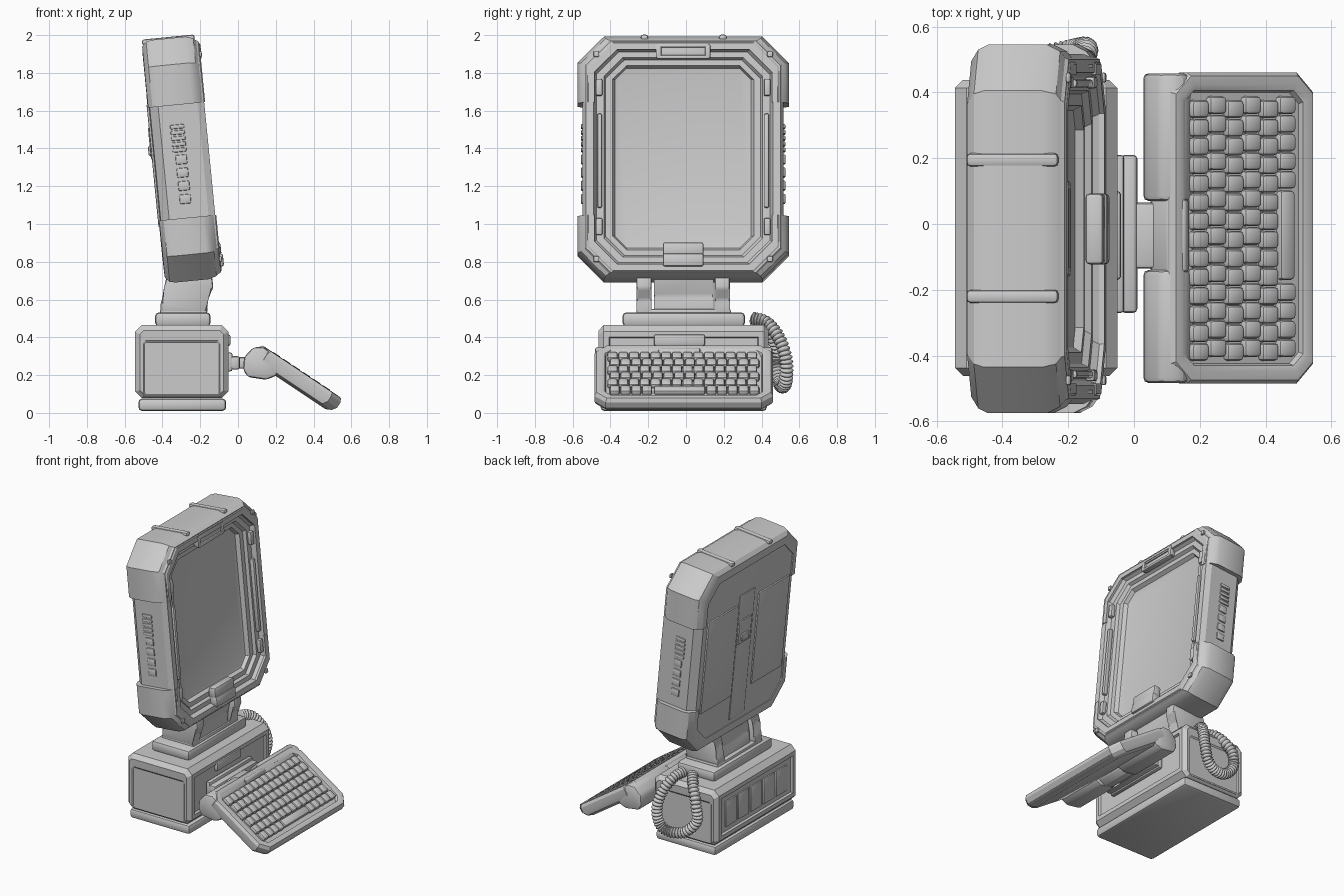
import bpy, bmesh, math
from mathutils import Matrix, Vector

grey = bpy.data.materials.new("light_grey")
grey.diffuse_color = (0.6, 0.6, 0.6, 1)
T = Matrix.Translation
AX = Matrix(((0, 0, 1, 0), (1, 0, 0, 0), (0, 1, 0, 0), (0, 0, 0, 1)))  # stack along x
AY = Matrix(((0, 1, 0, 0), (0, 0, 1, 0), (1, 0, 0, 0), (0, 0, 0, 1)))  # stack along y
I = Matrix()


def finish(name, bm, m=I, angle=35):
    bmesh.ops.recalc_face_normals(bm, faces=bm.faces)
    me = bpy.data.meshes.new(name)
    bm.to_mesh(me)
    bm.free()
    me.transform(m)
    me.materials.append(grey)
    ob = bpy.data.objects.new(name, me)
    bpy.context.collection.objects.link(ob)
    bpy.ops.object.select_all(action='DESELECT')
    ob.select_set(True)
    bpy.context.view_layer.objects.active = ob
    bpy.ops.object.shade_smooth_by_angle(angle=math.radians(angle))
    return ob


def bevel(bm, w, seg=2):
    if w:
        bmesh.ops.bevel(bm, geom=bm.edges[:], offset=w, segments=seg, profile=0.5,
                        affect='EDGES', clamp_overlap=True)


def boxes(name, items, m=I, w=0.01, seg=2):
    bm = bmesh.new()
    for size, loc in items:
        bmesh.ops.create_cube(bm, size=1, matrix=T(loc) @ Matrix.Diagonal((*size, 1)))
    bevel(bm, w, seg)
    return finish(name, bm, m)


def box(name, size, loc, m=I, w=0.01, seg=2):
    return boxes(name, [(size, loc)], m, w, seg)


def loft(rings, closed=False):
    """Stack of chamfered rectangles: half width, half height, chamfer, level, shift."""
    bm = bmesh.new()
    loops = []
    for a, b, c, h, *s in rings:
        s = s[0] if s else 0
        pts = [(a, b - c), (a - c, b), (c - a, b), (-a, b - c),
               (-a, c - b), (c - a, -b), (a - c, -b), (a, c - b)]
        loops.append([bm.verts.new((x + s, y, h)) for x, y in pts])
    for p, q in zip(loops, loops[1:] + (loops[:1] if closed else [])):
        for i in range(8):
            j = (i + 1) % 8
            bm.faces.new((p[i], p[j], q[j], q[i]))
    if not closed:
        bm.faces.new(loops[0])
        bm.faces.new(loops[-1])
    return bm


def prism(name, pts, y0, y1, w):
    """Side profile in x and z, extended along y."""
    bm = bmesh.new()
    ends = [[bm.verts.new((x, y, z)) for x, z in pts] for y in (y0, y1)]
    n = len(pts)
    for e in ends:
        bm.faces.new(e)
    for i in range(n):
        j = (i + 1) % n
        bm.faces.new((ends[0][i], ends[0][j], ends[1][j], ends[1][i]))
    bevel(bm, w)
    return finish(name, bm)


# ---- base ----
box("foot", (0.465, 0.88, 0.066), (-0.295, -0.012, 0.043), w=0.02)
side = [(0.14, 0.197, 0.012, 0.44, -0.039), (0.146, 0.203, 0.012, 0.447, -0.036),
        (0.168, 0.222, 0.02, 0.45, -0.005), (0.193, 0.247, 0.035, 0.425)]
rings = [(a, b, c, -h, *s) for a, b, c, h, *s in side] + side[::-1]
bm = loft(rings)
bmesh.ops.recalc_face_normals(bm, faces=bm.faces)
# recessed front and back panels of the base
ends = [f for f in bm.faces if abs(f.normal.y) > 0.99 and f.calc_area() > 0.1]
bmesh.ops.inset_individual(bm, faces=ends, thickness=0.04, depth=0.0)
bmesh.ops.inset_individual(bm, faces=ends, thickness=0.008, depth=-0.015)
finish("base_body", bm, T((-0.2975, -0.012, 0.272)) @ AY, 25)
boxes("back_slats", [((0.014, 0.12, 0.18), (-0.533, -0.29 + i * 0.139, 0.27)) for i in range(5)], w=0.006)
box("front_socket", (0.03, 0.27, 0.06), (-0.055, -0.035, 0.385))
# plinth and neck
box("plinth", (0.295, 0.65, 0.075), (-0.292, -0.012, 0.495), w=0.022)
box("plinth_top", (0.25, 0.5, 0.03), (-0.288, -0.012, 0.535), w=0.012)
arm = [(-0.41, 0.53), (-0.16, 0.53), (-0.17, 0.60), (-0.13, 0.66), (-0.14, 0.74),
       (-0.38, 0.74), (-0.38, 0.66), (-0.41, 0.58)]
for y in (-0.222, 0.192):
    prism("neck_arm", arm, y - 0.04, y + 0.04, 0.012)
prism("neck_core", [(-0.39, 0.53), (-0.17, 0.53), (-0.19, 0.62), (-0.15, 0.74), (-0.36, 0.74), (-0.36, 0.62)],
      -0.17, 0.145, 0.012)

# ---- monitor ----
M = T((-0.295, -0.015, 1.342)) @ Matrix.Rotation(math.radians(-5.6), 4, 'Y')
finish("monitor_body", loft([
    (0.44, 0.57, 0.1, -0.15), (0.49, 0.61, 0.12, -0.145), (0.532, 0.632, 0.13, -0.10),
    (0.532, 0.632, 0.13, 0.11), (0.515, 0.615, 0.13, 0.145), (0.475, 0.575, 0.12, 0.145),
    (0.46, 0.56, 0.12, 0.115), (0.42, 0.53, 0.10, 0.115), (0.41, 0.52, 0.10, 0.095),
    (0.375, 0.49, 0.075, 0.095), (0.36, 0.477, 0.06, 0.07), (0.345, 0.462, 0.05, 0.066)]), M @ AX, 25)
# wrap-around bumpers, cut from one ring
for name, lo, hi in (("top_bumper", 0.29, 2), ("bottom_bumper", -2, -0.31)):
    bm = loft([(0.47, 0.56, 0.11, -0.155), (0.51, 0.615, 0.13, -0.153), (0.545, 0.638, 0.135, -0.13),
               (0.56, 0.645, 0.14, -0.10), (0.56, 0.645, 0.14, 0.08), (0.54, 0.632, 0.13, 0.12),
               (0.50, 0.605, 0.13, 0.15), (0.47, 0.57, 0.12, 0.15)], True)
    for v, up in ((lo, -1), (hi, 1)):
        r = bmesh.ops.bisect_plane(bm, geom=bm.verts[:] + bm.edges[:] + bm.faces[:], dist=1e-5,
                                   plane_co=(0, v, 0), plane_no=(0, up, 0), clear_outer=True)
        cut = [e for e in r['geom_cut'] if isinstance(e, bmesh.types.BMEdge)]
        if cut:
            bmesh.ops.holes_fill(bm, edges=cut, sides=0)
    finish(name, bm, M @ AX, 30)
for y in (-0.205, 0.21):
    box("top_rib", (0.28, 0.04, 0.03), (-0.012, y, 0.637), M, 0.012)
# back panels, spine and latch
for s in (-1, 1):
    box("back_panel", (0.02, 0.34, 0.66), (-0.15, s * 0.28, -0.02), M, 0.008)
    boxes("side_vents", [((0.075, 0.03, 0.022), (-0.01, s * 0.526, 0.175 - i * 0.031)) for i in range(5)] +
          [((0.06, 0.03, 0.05), (-0.005, s * 0.526, 0.0 - i * 0.07)) for i in range(4)], M, 0.006)
    box("bezel_bar", (0.03, 0.025, 0.5), (0.13, s * 0.442, -0.02), M, 0.008)
    box("bezel_pad", (0.03, 0.03, 0.52), (0.13, s * 0.495, 0.0), M, 0.01)
    for t in (-1, 1):
        box("corner_bolt", (0.015, 0.03, 0.03), (0.15, s * 0.46, t * 0.545), M, 0.006)
        box("corner_clip", (0.03, 0.035, 0.09), (0.13, s * 0.445, t * 0.37), M, 0.008)
box("back_spine", (0.02, 0.17, 0.9), (-0.146, 0.02, -0.08), M, 0.006)
boxes("back_latch", [((0.026, 0.14, 0.17), (-0.152, 0.03, 0.1)), ((0.026, 0.08, 0.05), (-0.162, 0.03, 0.06))], M, 0.006)
# front clips
boxes("bottom_clip", [((0.055, 0.215, 0.07), (0.13, 0, -0.49)), ((0.06, 0.215, 0.07), (0.135, 0, -0.55))], M, 0.012)
boxes("top_clip", [((0.03, 0.28, 0.07), (0.128, 0, 0.56)), ((0.03, 0.28, 0.02), (0.14, 0, 0.59)), ((0.03, 0.28, 0.02), (0.14, 0, 0.53)),
                   ((0.03, 0.03, 0.07), (0.14, -0.13, 0.56)), ((0.03, 0.03, 0.07), (0.14, 0.13, 0.56))], M, 0.007)

# ---- keyboard ----
box("mount_plate", (0.03, 0.48, 0.1), (-0.045, -0.03, 0.27), w=0.01)
box("mount_bar", (0.05, 0.48, 0.07), (-0.015, -0.03, 0.265), w=0.012)
box("mount_hinge", (0.14, 0.2, 0.06), (0.05, -0.035, 0.265), w=0.012)
hump = [(0.027, 0.23), (0.032, 0.295), (0.08, 0.347), (0.135, 0.349), (0.162, 0.33),
        (0.21, 0.20), (0.15, 0.175), (0.05, 0.19)]
prism("keyboard_hump_right", hump, 0.07, 0.458, 0.025)
prism("keyboard_hump_left", hump, -0.483, -0.14, 0.025)
prism("keyboard_hump_middle", [(min(x + 0.022, 0.165), z - 0.006) for x, z in hump[:5]] +
      [(0.17, 0.21), (0.12, 0.18), (0.065, 0.19)], -0.145, 0.075, 0.008)
K = T((0.334, -0.012, 0.214)) @ Matrix.Rotation(math.radians(33.7), 4, 'Y')
finish("keyboard_case", loft([
    (0.225, 0.44, 0.05, -0.09, -0.01), (0.25, 0.466, 0.06, -0.075, -0.005), (0.262, 0.473, 0.06, -0.05),
    (0.262, 0.473, 0.06, -0.015), (0.25, 0.462, 0.055, 0.004), (0.232, 0.436, 0.045, 0.006),
    (0.216, 0.418, 0.035, 0.0), (0.212, 0.412, 0.035, -0.018)]), K, 30)
keys = []
for r in range(6):
    x = -0.16 + r * 0.0635
    for i in range(14):
        y = -0.371 + i * 0.0568 + (0.006 if r % 2 else -0.006)
        if r == 5 and 4 <= i <= 8:
            continue
        keys.append(((0.061, 0.054, 0.036), (x, y, -0.009)))
keys.append(((0.055, 0.272, 0.034), (0.1575, -0.022, -0.009)))
boxes("keys", keys, K, 0.012, 2)

# ---- coiled cable ----
path = [Vector(p) for p in ((-.24, .28, .5), (-.23, .35, .5), (-.2, .43, .475), (-.16, .495, .39), (-.145, .53, .28),
                            (-.17, .53, .18), (-.24, .515, .14), (-.34, .495, .16), (-.42, .48, .25),
                            (-.41, .475, .36), (-.35, .42, .46), (-.3, .35, .5), (-.29, .28, .5))]
pts = []
for a, b, c, d in zip(path, path[1:], path[2:], path[3:]):
    for k in range(20):
        t = k / 20
        pts.append(0.5 * (2 * b + (c - a) * t + (2 * a - 5 * b + 4 * c - d) * t * t
                          + (3 * b - a - 3 * c + d) * t ** 3))
bm = bmesh.new()
loops = []
for i, p in enumerate(pts):
    d = (pts[min(i + 1, len(pts) - 1)] - pts[max(i - 1, 0)]).normalized()
    rot = d.to_track_quat('Z', 'Y').to_matrix()
    rad = (0.025, 0.034, 0.037, 0.034)[i % 4]
    loops.append([bm.verts.new(p + rot @ Vector((math.cos(k * math.pi / 6), math.sin(k * math.pi / 6), 0)) * rad)
                  for k in range(12)])
for p, q in zip(loops, loops[1:]):
    # match the start points so the tube does not twist
    s = min(range(12), key=lambda o: sum((p[k].co - q[(k + o) % 12].co).length for k in range(12)))
    q[:] = q[s:] + q[:s]
    for k in range(12):
        j = (k + 1) % 12
        bm.faces.new((p[k], p[j], q[j], q[k]))
bm.faces.new(loops[0])
bm.faces.new(loops[-1])
finish("coiled_cable", bm, angle=60)
